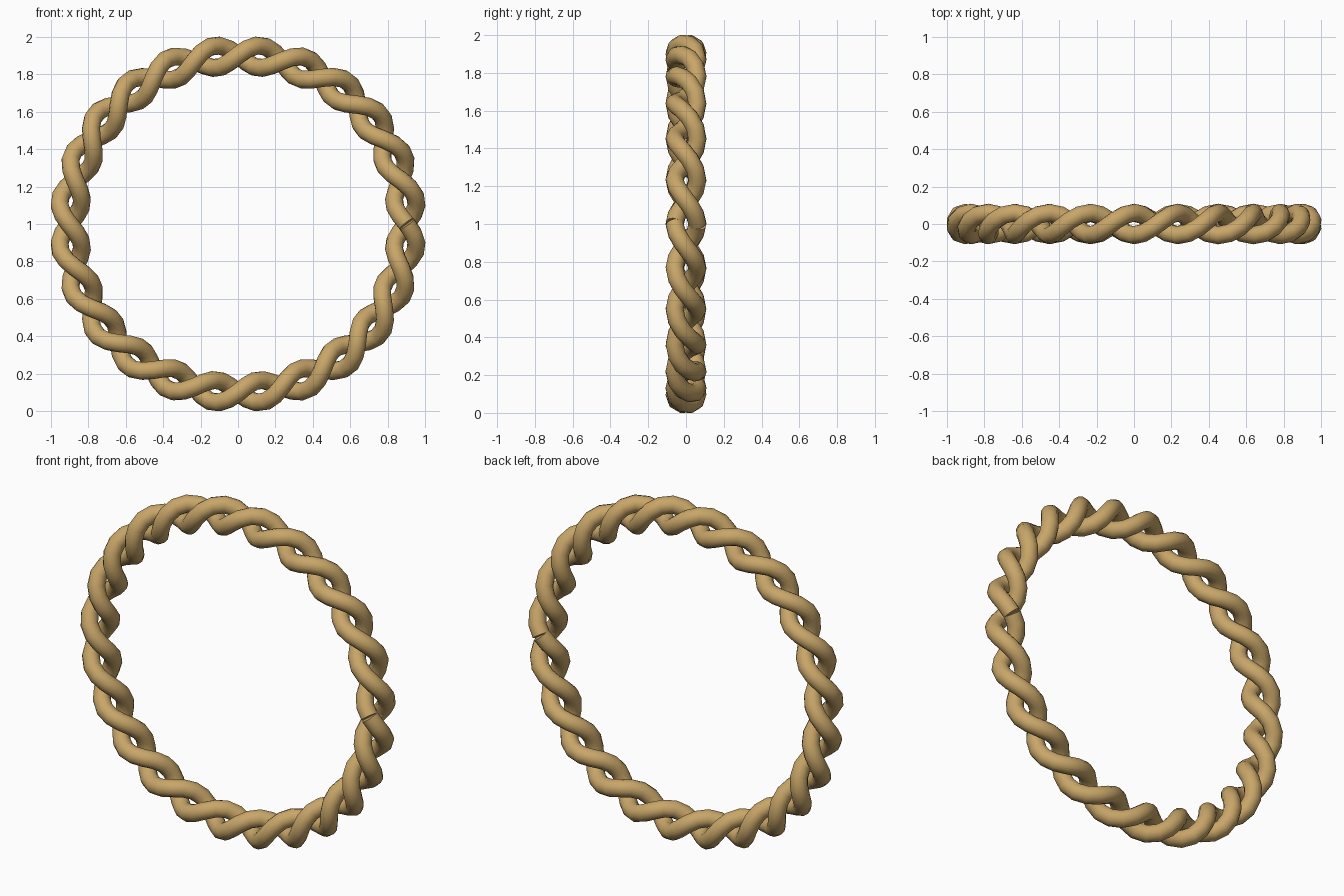
import bpy
from math import sin, cos, pi

if "Cube" in bpy.data.objects:
    bpy.data.objects.remove(bpy.data.objects["Cube"])

RING_R = 0.902     # radius of the ring's centre line
TWIST_R = 0.06     # distance of each strand from that line
STRAND_R = 0.0485  # thickness of a strand
TWISTS = 12
STEPS = 120

tan = bpy.data.materials.new("rope_tan")
tan.diffuse_color = (0.58, 0.38, 0.14, 1)
tan.use_nodes = True
tan.node_tree.nodes["Principled BSDF"].inputs["Base Color"].default_value = tan.diffuse_color


def strand(name, phase):
    """Open helix wrapped round an upright circle, its ends meeting at the right."""
    curve = bpy.data.curves.new(name, 'CURVE')
    curve.dimensions = '3D'
    curve.bevel_depth = STRAND_R
    curve.bevel_resolution = 4
    curve.use_fill_caps = True
    spline = curve.splines.new('POLY')
    spline.points.add(STEPS)
    for i, p in enumerate(spline.points):
        a = 2 * pi * i / STEPS
        t = TWISTS * a + phase
        r = RING_R + TWIST_R * cos(t)
        p.co = (r * cos(a), -TWIST_R * sin(t), 1 + r * sin(a), 1)
    obj = bpy.data.objects.new(name, curve)
    bpy.context.collection.objects.link(obj)
    # Turn the tube into a smooth mesh
    bpy.ops.object.select_all(action='DESELECT')
    obj.select_set(True)
    bpy.context.view_layer.objects.active = obj
    bpy.ops.object.convert(target='MESH')
    obj = bpy.context.view_layer.objects.active
    obj.data.materials.clear()
    obj.data.materials.append(tan)
    bpy.ops.object.shade_smooth_by_angle(angle=pi / 4)


# Two strands twisted round each other
strand("rope_strand_a", pi / 2)
strand("rope_strand_b", -pi / 2)
